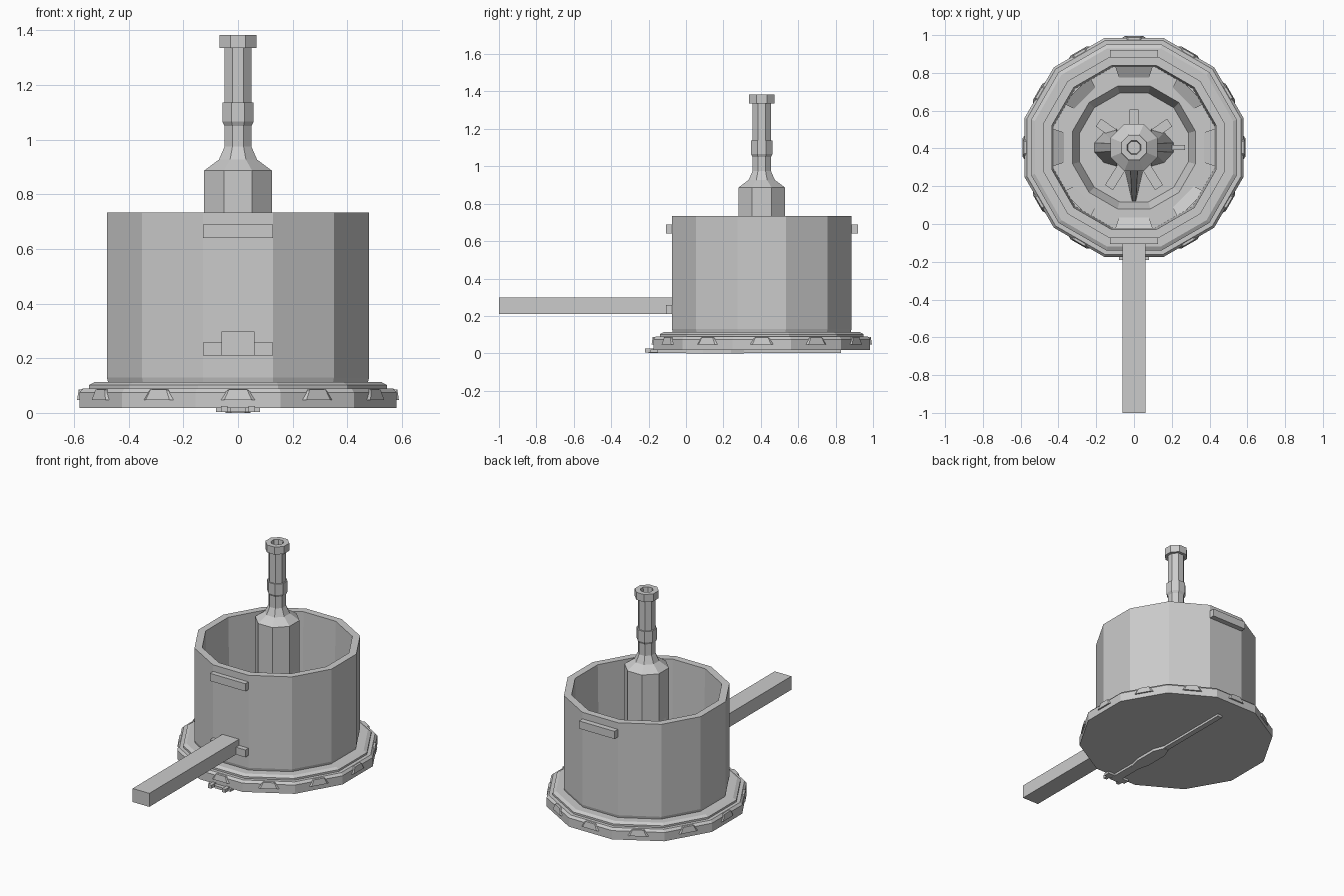
import bpy, bmesh, math
from mathutils import Matrix, Vector

if "Cube" in bpy.data.objects:
    bpy.data.objects.remove(bpy.data.objects["Cube"])

CY = 0.405  # y of the round body's axis


def finish(bm, name):
    bmesh.ops.recalc_face_normals(bm, faces=bm.faces)
    me = bpy.data.meshes.new(name)
    bm.to_mesh(me)
    bm.free()
    ob = bpy.data.objects.new(name, me)
    bpy.context.collection.objects.link(ob)
    return ob


def lathe(name, n, profile, ring=False):
    """Low-poly turned part; radii are measured to the flats, a flat faces front."""
    bm = bmesh.new()
    k = 1 / math.cos(math.pi / n)
    loops = []
    for r, z in profile:
        loops.append([bm.verts.new((r * k * math.cos((i + .5) * math.tau / n + math.pi / 2),
                                    CY + r * k * math.sin((i + .5) * math.tau / n + math.pi / 2), z))
                      for i in range(n)])
    pairs = list(zip(loops, loops[1:]))
    if ring:
        pairs.append((loops[-1], loops[0]))
    else:
        bm.faces.new(loops[0])
        bm.faces.new(loops[-1])
    for a, b in pairs:
        for i in range(n):
            j = (i + 1) % n
            bm.faces.new((a[i], a[j], b[j], b[i]))
    return finish(bm, name)


def box(name, x0, x1, y0, y1, z0, z1):
    return hull(name, [(x, y, z) for x in (x0, x1) for y in (y0, y1) for z in (z0, z1)])


def hull(name, pts, angle=None):
    """Convex block; with an angle, points are radial (out, across, up) about the axis."""
    bm = bmesh.new()
    m = Matrix()
    if angle is not None:
        m = Matrix.Translation((0, CY, 0)) @ Matrix.Rotation(math.radians(angle), 4, 'Z')
    for p in pts:
        bm.verts.new(m @ Vector(p))
    bmesh.ops.convex_hull(bm, input=bm.verts)
    bmesh.ops.dissolve_limit(bm, angle_limit=0.01, verts=bm.verts, edges=bm.edges)
    return finish(bm, name)


# Base plate and raised step
lathe("base_plate", 12, [(.58, .018), (.58, .075), (.567, .09), (.3, .09)])
lathe("base_step", 12, [(.545, .085), (.545, .102), (.525, .113), (.3, .113)])
# Wedge knobs around the base rim
for i in range(12):
    hull("rim_knob", [(.56, -.09, .045), (.56, .09, .045), (.589, -.05, .048), (.589, .05, .048),
                      (.583, -.033, .086), (.583, .033, .086), (.55, -.033, .088), (.55, .033, .088)], i * 30)

# Open drum with an inner ledge and sunken floor
lathe("drum", 12, [(.474, .105), (.48, .13), (.48, .733), (.435, .733), (.425, .22),
                   (.325, .22), (.285, .13), (.285, .105)], ring=True)
lathe("drum_floor", 12, [(.3, .11), (.3, .135)])
# Wedges on the ledge against the wall
for a in (0, 45, 90, 135, 180, 225, 270, 315):
    hull("ledge_wedge", [(.43, -.1, .21), (.43, .1, .21), (.37, -.08, .21), (.37, .08, .21),
                         (.43, -.1, .26), (.43, .1, .26), (.37, -.08, .225), (.37, .08, .225)], a)

# Lugs and the long handle bar
box("front_upper_lug", -.128, .128, -.107, -.06, .64, .69)
box("back_upper_lug", -.128, .128, .87, .92, .64, .69)
box("front_lower_lug", -.128, .128, -.107, -.06, .21, .258)
box("handle_bar", -.06, .06, -1, -.06, .21, .298)

# Central post with waisted neck and hollow cap
lathe("post", 8, [(.124, .12), (.124, .887), (.07, .927), (.049, .975), (.049, 1.05), (.057, 1.066),
                  (.057, 1.137), (.049, 1.137), (.049, 1.335), (.067, 1.335), (.067, 1.384),
                  (.036, 1.384), (.033, 1.35)])
# Side flares and front spike bracing the post
for a in (0, 180):
    hull("side_flare", [(.1, -.02, .7), (.1, .02, .7), (.21, -.025, .13), (.21, .025, .13),
                        (.16, -.08, .13), (.16, .08, .13), (.09, -.1, .13), (.09, .1, .13)], a)
hull("front_spike", [(.11, -.05, .13), (.11, .05, .13), (.285, -.01, .13), (.285, .01, .13),
                     (.11, -.02, .62), (.11, .02, .62)], -90)
# Short arms on the drum floor
for a, r in ((90, .2), (145, .23), (35, .23), (-58, .25), (-122, .25)):
    hull("floor_arm", [(x, y, z) for x in (.1, r) for y in (-.025, .025) for z in (.13, .18)], a)
hull("side_nub", [(x, y, z) for x in (.17, .27) for y in (-.013, .013) for z in (.14, .17)], 0)

# Flat blade under the base
box("under_blade_thin", -.018, .018, .3, .83, .003, .02)
hull("under_blade_wide", [(s * w, y, z) for s in (-1, 1) for z in (0, .02)
                          for w, y in ((.018, .31), (.045, .24), (.045, .09), (.025, 0))])
box("under_blade_neck", -.03, .03, -.2, .05, .003, .02)
box("under_blade_cross", -.08, .08, -.19, -.15, .004, .02)
for s in (-1, 1):
    box("under_blade_tip", s * .05 - .012, s * .05 + .012, -.22, -.15, .004, .026)
